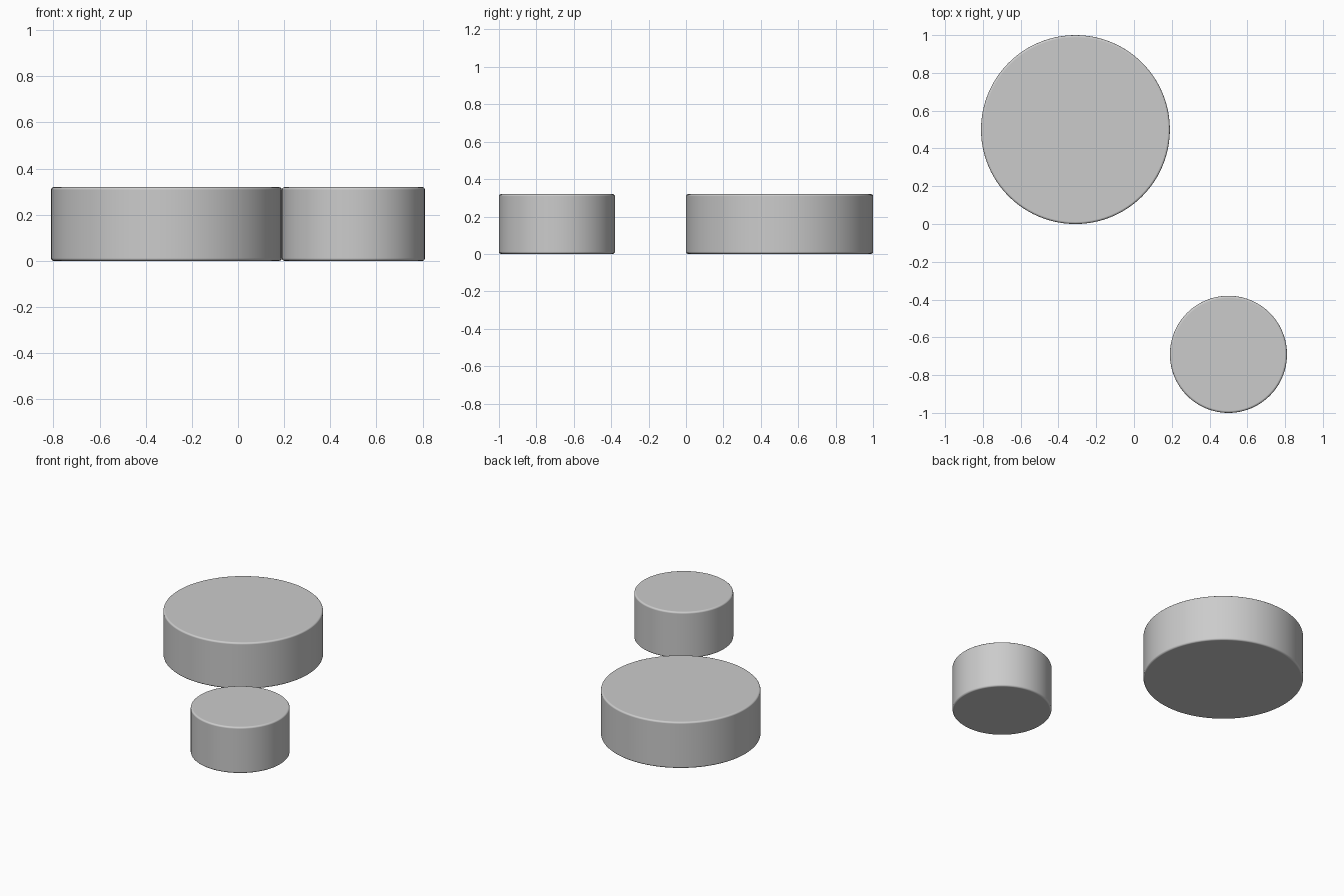
import bpy

if "Cube" in bpy.data.objects:
    bpy.data.objects.remove(bpy.data.objects["Cube"])

HEIGHT = 0.32


def disc(name, x, y, radius):
    """Upright round disc with softly rounded rims, standing on z = 0."""
    bpy.ops.mesh.primitive_cylinder_add(
        vertices=96, radius=radius, depth=HEIGHT, location=(x, y, HEIGHT / 2))
    obj = bpy.context.object
    obj.name = name
    bevel = obj.modifiers.new("rim_rounding", 'BEVEL')
    bevel.width = 0.012
    bevel.segments = 3
    bevel.limit_method = 'ANGLE'
    bevel.harden_normals = True
    bpy.ops.object.shade_smooth()
    return obj


# Large disc at the back left, small disc at the front right
disc("large_disc", -0.31, 0.50, 0.50)
disc("small_disc", 0.50, -0.69, 0.31)
